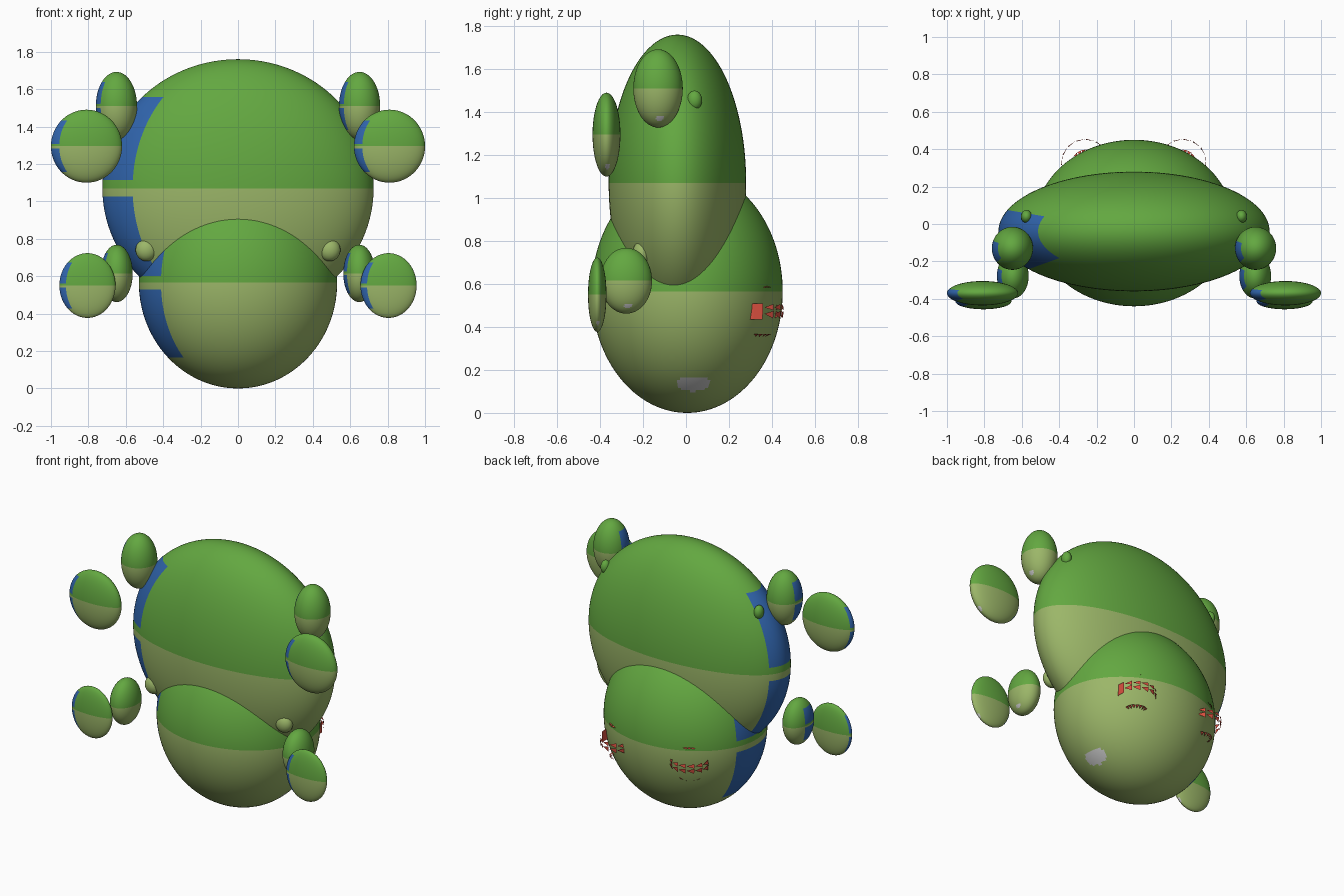
import bpy, bmesh, math
from math import radians, degrees, sin, cos

if "Cube" in bpy.data.objects:
    bpy.data.objects.remove(bpy.data.objects["Cube"])


def material(name, rgb):
    m = bpy.data.materials.new(name)
    m.diffuse_color = (*rgb, 1)
    m.use_nodes = True
    m.node_tree.nodes["Principled BSDF"].inputs["Base Color"].default_value = m.diffuse_color
    return m


GREEN = material("leaf green", (0.125, 0.39, 0.052))
PALE = material("pale belly green", (0.33, 0.47, 0.14))
BLUE = material("side blue", (0.03, 0.13, 0.42))
GREY = material("light grey", (0.60, 0.60, 0.60))
RED = material("eye red", (0.70, 0.08, 0.05))


def paint(d):
    """Colour slot from the direction of a face on the unit sphere."""
    el = degrees(math.asin(max(-1, min(1, d.z))))
    az = degrees(math.atan2(d.y, d.x))
    west = (az - 180 + 180) % 360 - 180            # 0 at -x, positive to the front
    if -21 < west < 39.5 and 3.7 < abs(el) < 45.2:
        return 2
    if ((az - 6) / 16) ** 2 + ((el + 50) / 5.5) ** 2 < 1:
        return 3
    return 0 if el > 0 else 1


def blob(name, centre, radii, seg=72, rings=48, plain=None):
    """Ellipsoid painted by face direction, or in one plain colour."""
    bm = bmesh.new()
    bmesh.ops.create_uvsphere(bm, u_segments=seg, v_segments=rings, radius=1)
    for f in bm.faces:
        f.smooth = True
        if plain is None:
            f.material_index = paint(f.calc_center_median().normalized())
    for v in bm.verts:
        v.co = [c + r * p for c, r, p in zip(centre, radii, v.co)]
    me = bpy.data.meshes.new(name)
    bm.to_mesh(me)
    bm.free()
    for m in ([plain] if plain else [GREEN, PALE, BLUE, GREY]):
        me.materials.append(m)
    ob = bpy.data.objects.new(name, me)
    bpy.context.collection.objects.link(ob)
    return ob


# main masses
blob("upper_body", (0, -0.04, 1.07), (0.725, 0.32, 0.69), 120, 96)
blob("lower_body", (0, 0.005, 0.565), (0.53, 0.445, 0.565), 120, 96)

# limb segments and small nubs, on both sides
for side, s in (("left", -1), ("right", 1)):
    blob(side + "_upper_hand", (s * 0.81, -0.37, 1.295), (0.19, 0.065, 0.195))
    blob(side + "_upper_arm", (s * 0.65, -0.13, 1.51), (0.11, 0.115, 0.182))
    blob(side + "_lower_hand", (s * 0.805, -0.413, 0.55), (0.15, 0.043, 0.173))
    blob(side + "_lower_arm", (s * 0.648, -0.278, 0.615), (0.085, 0.12, 0.153))
    blob(side + "_back_nub", (s * 0.575, 0.04, 1.455), (0.03, 0.035, 0.045), 16, 10, GREEN)
    blob(side + "_front_nub", (s * 0.49, -0.205, 0.74), (0.058, 0.045, 0.06), 20, 12, PALE)


def eye(name, centre, r=0.13):
    """Broken shell of red teeth lying on a sphere."""
    bm = bmesh.new()

    def face(*pts):
        bm.faces.new([bm.verts.new((centre[0] + r * cos(radians(e)) * cos(radians(a)),
                                    centre[1] + r * cos(radians(e)) * sin(radians(a)),
                                    centre[2] + r * sin(radians(e)))) for a, e in pts])

    # upper and lower fringe
    for a in range(-30, 210, 20):
        face((a, 56), (a + 18, 56), (a + 9, 68))
        face((a, -56), (a + 9, -68), (a + 18, -56))
    # middle patch and the two rows of teeth beside it
    for a in (-25, -5):
        face((a, -18), (a + 20, -18), (a + 20, 15), (a, 15))
    for a in range(18, 175, 24):
        face((a, -6), (a + 22, -16), (a + 22, 0))
        face((a, 7), (a + 22, 1), (a + 22, 14))
    me = bpy.data.meshes.new(name)
    bm.to_mesh(me)
    bm.free()
    me.materials.append(RED)
    bpy.context.collection.objects.link(bpy.data.objects.new(name, me))


eye("left_eye", (-0.26, 0.325, 0.475))
eye("right_eye", (0.26, 0.325, 0.475))
